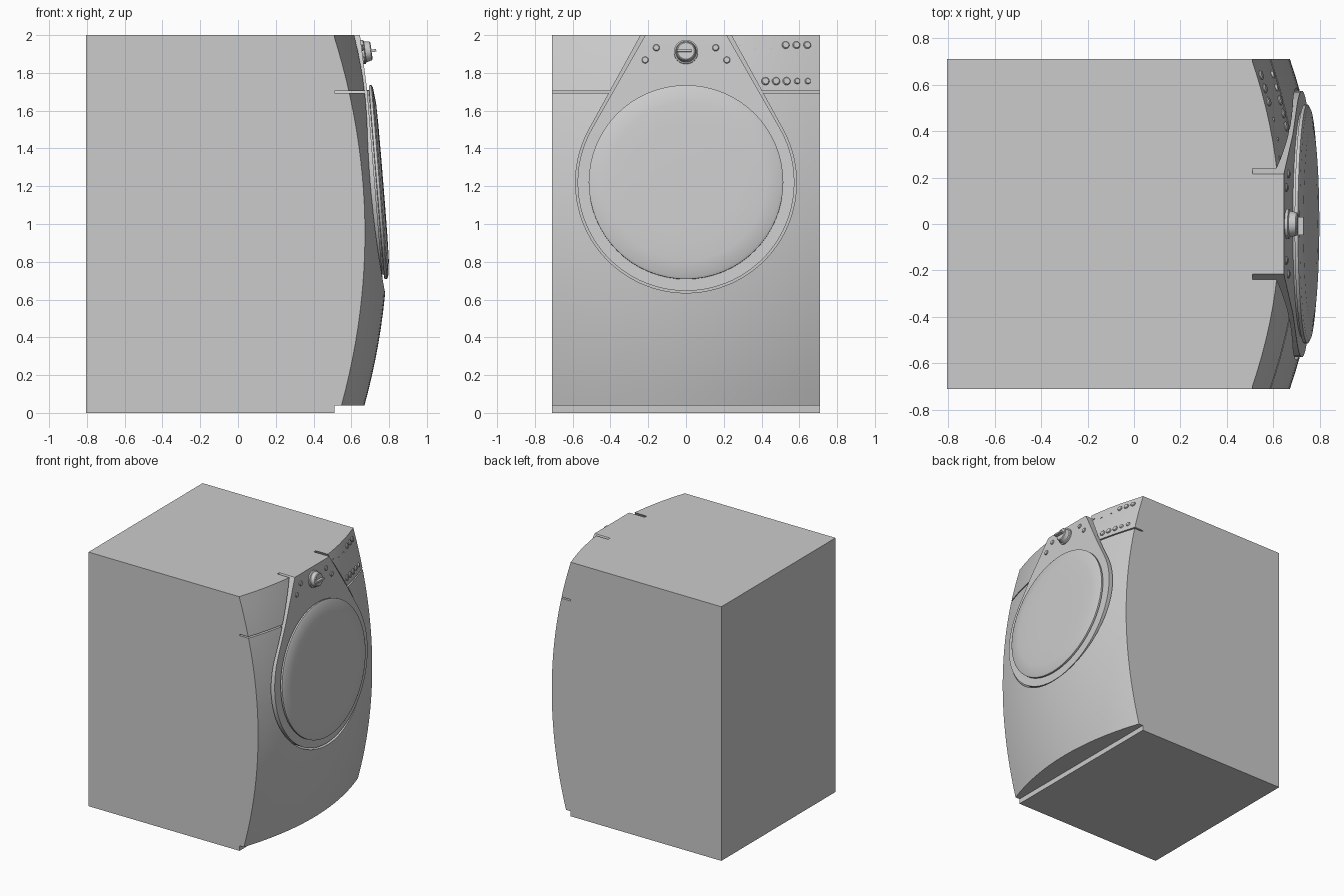
import bpy, bmesh, math
from mathutils import Vector

cube = bpy.data.objects.get("Cube")
if cube:
    bpy.data.objects.remove(cube, do_unlink=True)

grey = bpy.data.materials.new("light_grey")
grey.use_nodes = True
GREY = (0.6, 0.6, 0.6, 1)
grey.diffuse_color = GREY
grey.node_tree.nodes["Principled BSDF"].inputs["Base Color"].default_value = GREY

W, BACK, JOIN, TOP, TOE = 0.71, -0.805, 0.51, 2.0, 0.04
DOOR_Z = 1.22


def front_x(y, z):
    """Bowed front of the cabinet."""
    return 0.672 - 0.15 * (z - 0.95) ** 2 + 0.122 * (1 - (y / W) ** 2)


def panel_x(y, z):
    """Leaning flat front of the door surround, bent back at the top."""
    return 0.77 - 0.081 * (z - 0.65) - 0.05 * max(0, z - 1.7)


def finish(bm, name, angle=35):
    bmesh.ops.recalc_face_normals(bm, faces=bm.faces)
    mesh = bpy.data.meshes.new(name)
    bm.to_mesh(mesh)
    bm.free()
    obj = bpy.data.objects.new(name, mesh)
    bpy.context.collection.objects.link(obj)
    mesh.materials.append(grey)
    smooth(obj, angle)
    return obj


def smooth(obj, angle=35):
    bpy.ops.object.select_all(action='DESELECT')
    obj.select_set(True)
    bpy.context.view_layer.objects.active = obj
    bpy.ops.object.shade_smooth_by_angle(angle=math.radians(angle))


def box(name, lo, hi):
    bm = bmesh.new()
    bmesh.ops.create_cube(bm, size=1)
    for v in bm.verts:
        v.co = [lo[i] if v.co[i] < 0 else hi[i] for i in range(3)]
    return finish(bm, name)


def prism(outline, x0, x1):
    bm = bmesh.new()
    face = bm.faces.new([bm.verts.new((x0, y, z)) for y, z in outline])
    ext = bmesh.ops.extrude_face_region(bm, geom=[face], use_keep_orig=True)
    for v in ext["geom"]:
        if isinstance(v, bmesh.types.BMVert):
            v.co.x = x1
    return bm


def teardrop(r, top_y, top_z, n=56):
    """Circle with straight tangents rising to a narrower top edge."""
    rise = top_z - DOOR_Z
    start = math.atan2(rise, top_y) - math.acos(r / math.hypot(rise, top_y))
    sweep = math.pi + 2 * start
    arc = [start - sweep * i / n for i in range(n + 1)]
    return ([(top_y, top_z)] + [(r * math.cos(a), DOOR_Z + r * math.sin(a)) for a in arc]
            + [(-top_y, top_z)])


def lathe(name, profile, surface, y, z, n=24):
    """Round part standing on a surface, from (radius, height) pairs."""
    d = 0.001
    normal = Vector((1, -(surface(y + d, z) - surface(y - d, z)) / (2 * d),
                     -(surface(y, z + d) - surface(y, z - d)) / (2 * d)))
    bm = bmesh.new()
    rings = [[bm.verts.new((r * math.cos(t), r * math.sin(t), h))
              for t in [math.tau * i / n for i in range(n)]] for r, h in profile]
    for a, b in zip(rings, rings[1:]):
        for i in range(n):
            bm.faces.new((a[i], a[(i + 1) % n], b[(i + 1) % n], b[i]))
    bm.faces.new(rings[0])
    bm.faces.new(rings[-1])
    obj = finish(bm, name)
    obj.rotation_euler = normal.to_track_quat('Z', 'Y').to_euler()
    obj.location = (surface(y, z), y, z)
    return obj


# Cabinet
box("cabinet", (BACK, -W, 0), (JOIN, W, TOP))

# Bowed front: a subdivided slab pushed onto the curve
NY, NZ = 20, 24
bm = bmesh.new()
grids = []
for front in (False, True):
    grids.append([[bm.verts.new((0, -W + 2 * W * i / NY, TOE + (TOP - TOE) * j / NZ))
                   for j in range(NZ + 1)] for i in range(NY + 1)])
    for col in grids[-1]:
        for v in col:
            v.co.x = front_x(v.co.y, v.co.z) if front else JOIN - 0.005
for g in grids:
    for i in range(NY):
        for j in range(NZ):
            bm.faces.new((g[i][j], g[i + 1][j], g[i + 1][j + 1], g[i][j + 1]))
rim = [e for e in bm.edges if e.is_boundary]
bmesh.ops.bridge_loops(bm, edges=rim)
front_panel = finish(bm, "front_panel")

# Cutters: opening for the door surround and the side seams
cutters = [finish(prism(teardrop(0.585, 0.228, TOP + 0.02), JOIN, 1), "surround_cutter")]
for side in (-1, 1):
    ys = sorted((side * 0.3, side * (W + 0.05)))
    cutters.append(box("seam_cutter", (JOIN, ys[0], 1.694), (1, ys[1], 1.705)))
for cutter in cutters:
    mod = front_panel.modifiers.new("cut", 'BOOLEAN')
    mod.operation, mod.solver, mod.object = 'DIFFERENCE', 'EXACT', cutter
    bpy.context.view_layer.objects.active = front_panel
    bpy.ops.object.modifier_apply(modifier=mod.name)
    bpy.data.objects.remove(cutter, do_unlink=True)
smooth(front_panel)

# Door surround
bm = prism(teardrop(0.574, 0.215, TOP), JOIN - 0.005, 1)
bmesh.ops.bisect_plane(bm, geom=bm.verts[:] + bm.edges[:] + bm.faces[:],
                       plane_co=(0, 0, 1.7), plane_no=(0, 0, 1))
for v in bm.verts:
    if v.co.x > 0.9:
        v.co.x = panel_x(v.co.y, v.co.z)
finish(bm, "door_surround", 20)

# Door
lathe("door", [(0.49, -0.01), (0.49, 0.008), (0.515, 0.01), (0.515, 0.024), (0.502, 0.031),
               (0.42, 0.041), (0.3, 0.044), (0.1, 0.045)], panel_x, 0, DOOR_Z, 64)

# Program dial with grip
dial = lathe("dial", [(0.064, -0.01), (0.064, 0.012), (0.056, 0.016), (0.05, 0.045),
                      (0.044, 0.05)], panel_x, 0, 1.91, 32)
grip = box("dial_grip", (-0.048, -0.007, 0.04), (0.03, 0.007, 0.075))
grip.rotation_euler, grip.location = dial.rotation_euler, dial.location

# Buttons
def button(name, surface, y, z, r):
    lathe(name, [(r, -0.01), (r, 0.004), (r * 0.8, 0.009)], surface, y, z, 16)

for side in (-1, 1):
    button("dial_button_upper", panel_x, side * 0.157, 1.933, 0.018)
    button("dial_button_lower", panel_x, side * 0.216, 1.868, 0.018)
for i in range(3):
    button("option_button", front_x, 0.527 + 0.057 * i, 1.947, 0.02)
for i in range(5):
    button("cycle_button", front_x, 0.42 + 0.056 * i, 1.756, 0.021 if i < 3 else 0.016)

# Indicator marks
for y, z in ((0.285, 1.945), (0.365, 1.927), (0.45, 1.93)):
    x = front_x(y, z)
    box("indicator", (x - 0.01, y - 0.008, z - 0.003), (x + 0.004, y + 0.008, z + 0.003))
